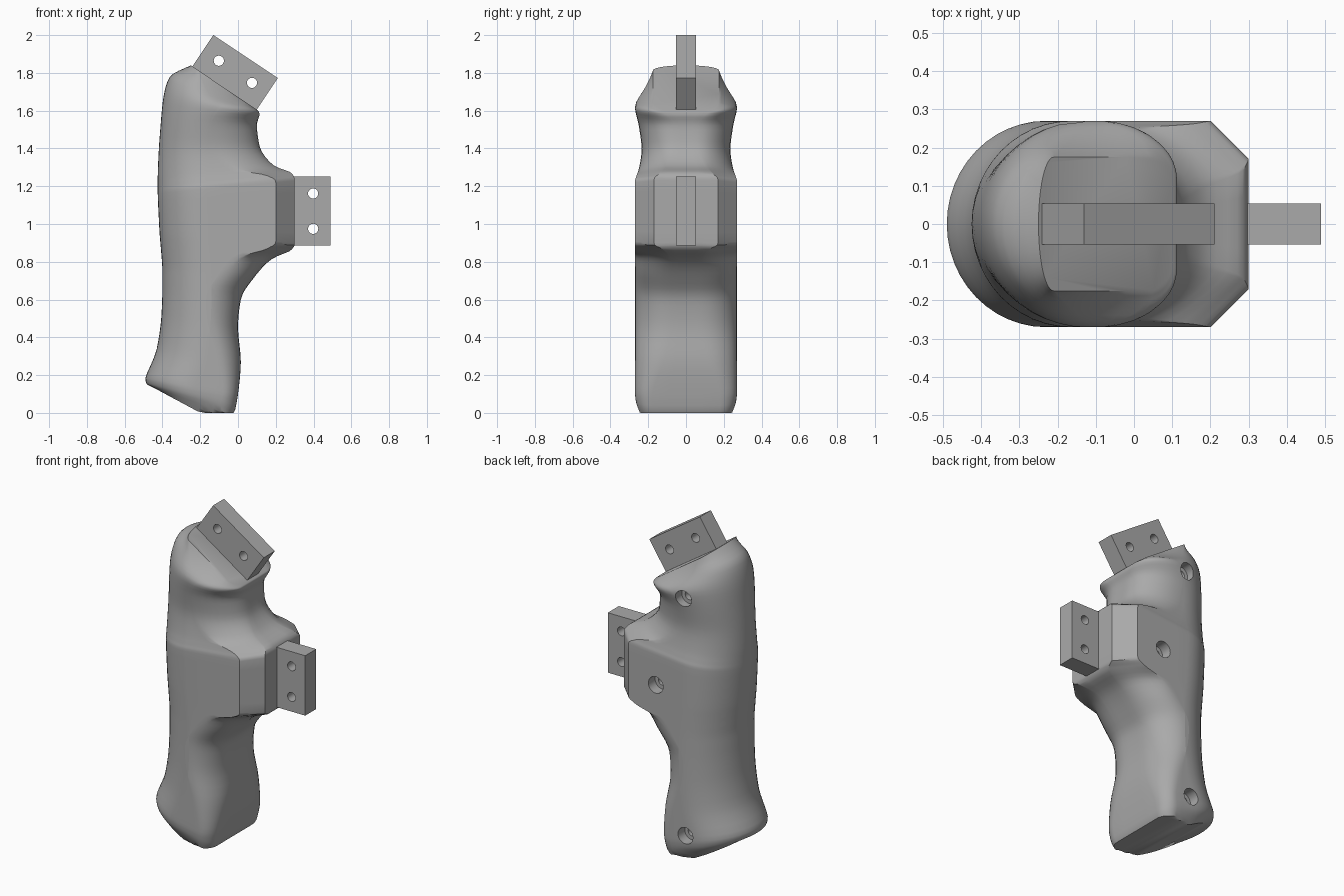
import bpy, bmesh, math
from mathutils import Matrix, Vector

cube = bpy.data.objects.get("Cube")
if cube:
    bpy.data.objects.remove(cube, do_unlink=True)

grey = bpy.data.materials.new("plain grey")
grey.use_nodes = True
grey.diffuse_color = (0.4, 0.4, 0.4, 1)
grey.node_tree.nodes["Principled BSDF"].inputs["Base Color"].default_value = grey.diffuse_color


def add_object(name, bm):
    """Turn a bmesh into a linked object with the grey material."""
    bmesh.ops.recalc_face_normals(bm, faces=bm.faces)
    mesh = bpy.data.meshes.new(name)
    bm.to_mesh(mesh)
    bm.free()
    mesh.materials.append(grey)
    obj = bpy.data.objects.new(name, mesh)
    bpy.context.collection.objects.link(obj)
    return obj


def add_cylinders(name, specs):
    """Cylinders along y, each given as (x, centre y, z, radius, depth)."""
    bm = bmesh.new()
    for x, y, z, radius, depth in specs:
        place = Matrix.Translation((x, y, z)) @ Matrix.Rotation(math.pi / 2, 4, "X")
        bmesh.ops.create_cone(bm, cap_ends=True, segments=24, radius1=radius,
                              radius2=radius, depth=depth, matrix=place)
    return add_object(name, bm)


def cut(obj, cutter):
    """Subtract the cutter from the object and bake the result."""
    mod = obj.modifiers.new("holes", "BOOLEAN")
    mod.operation = "DIFFERENCE"
    mod.solver = "EXACT"
    mod.object = cutter
    graph = bpy.context.evaluated_depsgraph_get()
    baked = bpy.data.meshes.new_from_object(obj.evaluated_get(graph))
    obj.modifiers.clear()
    obj.data = baked
    bpy.data.objects.remove(cutter, do_unlink=True)


def shade(obj, degrees):
    bpy.ops.object.select_all(action="DESELECT")
    obj.select_set(True)
    bpy.context.view_layer.objects.active = obj
    bpy.ops.object.shade_smooth_by_angle(angle=math.radians(degrees))


# Grip sections from the foot up: back x, back z, front x, front z,
# half width, back rounding, front corner length, front flat half width
SECTIONS = [
    (-.45, .135, -.04, -.085, .22, .2, .06, .16),
    (-.485, .155, -.01, .04, .265, .26, .08, .18),
    (-.49, .185, 0, .1, .27, .26, .08, .18),
    (-.43, .34, .015, .27, .27, .26, .12, .12),
    (-.405, .52, 0, .45, .27, .26, .16, .08),
    (-.4, .66, .015, .6, .27, .26, .18, .08),
    (-.4, .75, .08, .71, .27, .26, .18, .08),
    (-.405, .83, .18, .815, .27, .26, .18, .08),
    (-.41, .89, .285, .865, .27, .26, .13, .12),
    (-.415, .95, .3, .9, .27, .26, .1, .17),
    (-.425, 1.16, .3, 1.23, .27, .26, .1, .17),
    (-.425, 1.2, .285, 1.268, .262, .26, .13, .14),
    (-.425, 1.25, .19, 1.31, .25, .26, .2, .1),
    (-.42, 1.38, .115, 1.41, .235, .25, .24, .06),
    (-.41, 1.52, .1, 1.52, .25, .25, .24, .06),
    (-.395, 1.67, .113, 1.575, .27, .27, .2, .1),
    (-.36, 1.78, .112, 1.592, .225, .2, .1, .12),
    (-.25, 1.84, .1, 1.605, .175, .04, .06, .1),
]


def smooth_column(values, steps):
    """Monotone cubic interpolation, so the outline never overshoots."""
    diffs = [b - a for a, b in zip(values, values[1:])]
    slopes = [diffs[0]]
    for a, b in zip(diffs, diffs[1:]):
        slopes.append(2 * a * b / (a + b) if a * b > 0 else 0)
    slopes.append(diffs[-1])
    result = []
    for i, d in enumerate(diffs):
        for k in range(steps):
            t = k / steps
            ease = t * t * (3 - 2 * t)
            result.append(values[i] + d * ease
                          + slopes[i] * t * (1 - t) ** 2
                          - slopes[i + 1] * t * t * (1 - t))
    return result + [values[-1]]


def section_ring(back, back_z, front, front_z, width, rounding, corner, flat):
    """Closed ring: round back, straight sides, softened front corners."""
    half = []
    for i in range(13):
        t = math.pi / 2 * i / 12
        half.append((back + rounding * (1 - math.cos(t)), width * math.sin(t)))
    start, end = back + rounding, front - corner
    half += [(start + (end - start) * k / 4, width) for k in (1, 2, 3)]
    # Corners become straight chamfers on the forward arm
    power = 2 / (2 - min(1, max(0, (front - 0.1) / 0.18)))
    for i in range(9):
        t = math.pi / 2 * i / 8
        half.append((end + corner * max(0, math.sin(t)) ** power,
                     flat + (width - flat) * max(0, math.cos(t)) ** power))
    half.append((front, flat / 2))
    outline = half + [(x, -y) for x, y in reversed(half[1:])]
    ring = []
    for x, y in outline:
        z = back_z + (front_z - back_z) * (x - back) / (front - back)
        ring.append(Vector((x, y, max(z, 0))))
    return ring


# Grip body lofted through the sections
bm = bmesh.new()
columns = [smooth_column(column, 4) for column in zip(*SECTIONS)]
rings = [[bm.verts.new(p) for p in section_ring(*row)] for row in zip(*columns)]
for low, high in zip(rings, rings[1:]):
    for i in range(len(low)):
        j = (i + 1) % len(low)
        bm.faces.new((low[i], low[j], high[j], high[i]))
bm.faces.new(rings[-1])
# The foot is closed with strips across the width, as it is bent
foot = rings[0]
count = len(foot)
bm.faces.new((foot[0], foot[1], foot[-1]))
for i in range(1, count // 2):
    bm.faces.new((foot[i], foot[i + 1], foot[count - i - 1], foot[count - i]))
grip = add_object("grip_body", bm)

# Counterbored screw holes on the rear side
screws = [(-0.185, 0.155), (0.015, 1.02), (-0.165, 1.59)]
for radius, depth in ((0.05, 0.06), (0.027, 0.16)):
    cut(grip, add_cylinders("screw_cutter",
                            [(x, 0.265 - depth + 0.2, z, radius, 0.4) for x, z in screws]))
shade(grip, 32)


def add_tab(name, centre, size, tilt, hole_gap, hole_shift):
    """Mounting tab with two through holes, tilted in the front plane."""
    turn = Matrix.Rotation(tilt, 4, "Y")
    place = Matrix.Translation(centre) @ turn
    bm = bmesh.new()
    bmesh.ops.create_cube(bm, size=1, matrix=place @ Matrix.Diagonal((*size, 1)))
    tab = add_object(name, bm)
    holes = []
    for side in (-1, 1):
        p = place @ Vector((side * hole_gap / 2, 0, hole_shift))
        holes.append((p.x, 0, p.z, 0.027, 0.4))
    cut(tab, add_cylinders("tab_cutter", holes))
    shade(tab, 30)


# Upper tab on the slanted head, and forward tab on the arm
add_tab("upper_tab", (-0.021, 0, 1.795), (0.41, 0.106, 0.22),
        math.radians(33.7), 0.211, 0.013)
add_tab("forward_tab", (0.385, 0, 1.068), (0.365, 0.106, 0.21),
        math.pi / 2, 0.187, 0.013)
